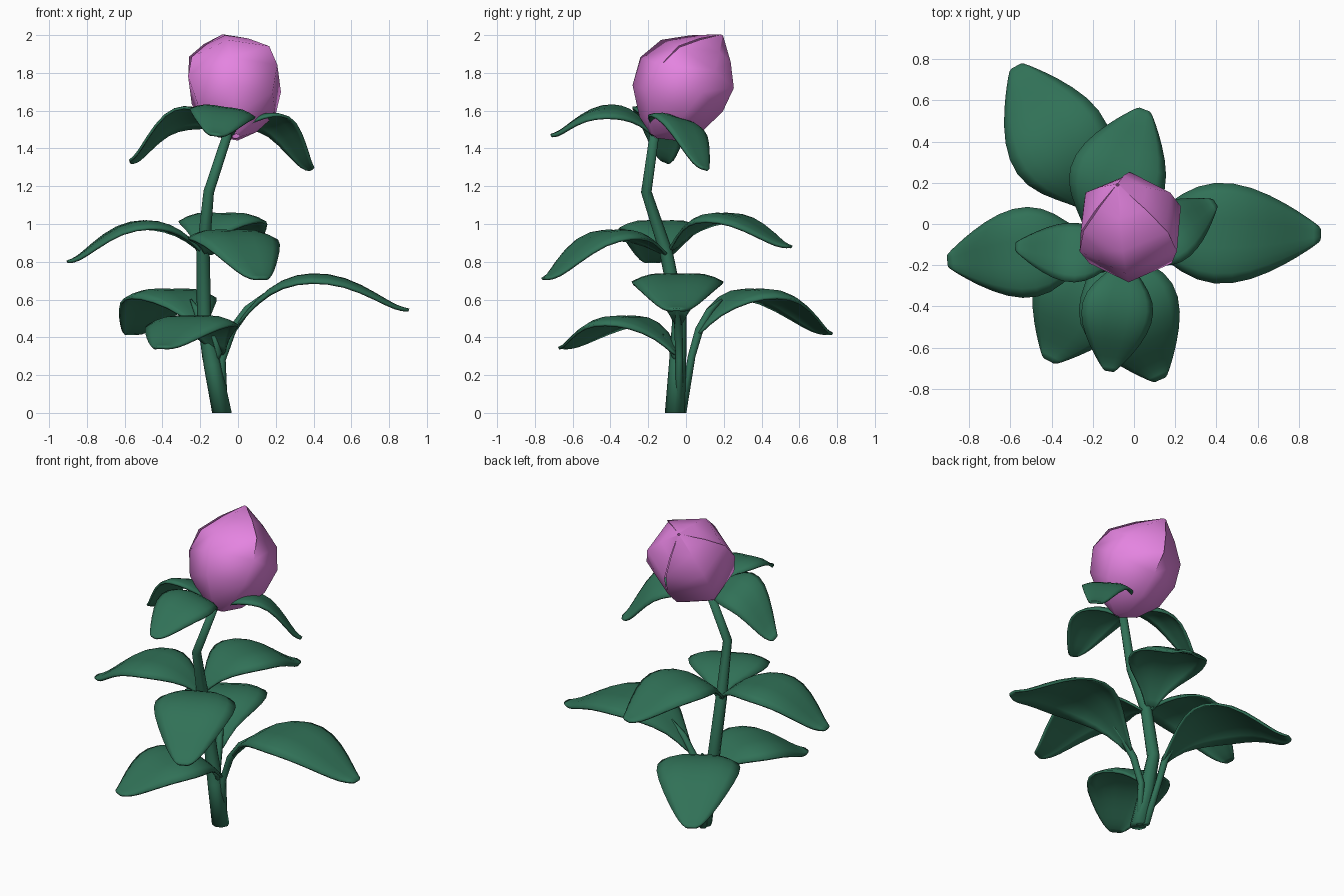
import bpy, bmesh, math
from mathutils import Vector, Matrix

if "Cube" in bpy.data.objects:
    bpy.data.objects.remove(bpy.data.objects["Cube"])


def material(name, color):
    m = bpy.data.materials.new(name)
    m.diffuse_color = color
    m.use_nodes = True
    m.node_tree.nodes["Principled BSDF"].inputs["Base Color"].default_value = m.diffuse_color
    return m


green = material("leaf_green", (0.03, 0.165, 0.095, 1))
pink = material("petal_pink", (0.78, 0.23, 0.75, 1))


def finish(name, bm, mat):
    me = bpy.data.meshes.new(name)
    bm.to_mesh(me)
    bm.free()
    for p in me.polygons:
        p.use_smooth = True
    me.materials.append(mat)
    ob = bpy.data.objects.new(name, me)
    bpy.context.collection.objects.link(ob)
    return ob


def tube(name, pts, sides=8):
    """Tapered capped tube through (x, y, z, radius) points."""
    bm = bmesh.new()
    rings = []
    for i, p in enumerate(pts):
        a, b = Vector(pts[max(i - 1, 0)][:3]), Vector(pts[min(i + 1, len(pts) - 1)][:3])
        q = Vector((0, 0, 1)).rotation_difference(b - a)
        if i == 0:
            q.identity()  # flat cut at the start
        ring = []
        for k in range(sides):
            w = math.tau * k / sides
            ring.append(bm.verts.new(Vector(p[:3]) + q @ Vector((math.cos(w), math.sin(w), 0)) * p[3]))
        rings.append(ring)
    for r0, r1 in zip(rings, rings[1:]):
        for k in range(sides):
            n = (k + 1) % sides
            bm.faces.new((r0[k], r0[n], r1[n], r1[k]))
    bm.faces.new(rings[0][::-1])
    bm.faces.new(rings[-1])
    return finish(name, bm, green)


# Shared leaf profile: distance along, height (0..1 of crest), half width (0..1)
PROFILE = [(0, 0, .09), (.11, .48, .32), (.26, .87, .8), (.43, 1, 1.04),
           (.63, .88, .93), (.82, .4, .58), (.93, .08, .32), (1.005, 0, .13)]
# Cross section: side position, lift (edges curl down beside a shallow midrib)
SECTION = [(-1, -.17), (-.6, .04), (0, -.02), (.6, .04), (1, -.17)]


def leaf(name, base, tip, crest, width, roll=0):
    """Arching leaf with a shallow midrib; roll raises its left side."""
    base, tip = Vector(base), Vector(tip)
    d = tip - base
    side = Vector((d.y, -d.x, 0)).normalized()
    up = Vector((0, 0, 1))
    rot = Matrix.Rotation(math.radians(roll), 3, Vector((d.x, d.y, 0)).normalized())
    bm = bmesh.new()
    rows = []
    for i, (s, h, w) in enumerate(PROFILE):
        p = base + d * s
        low = base.z if i < 3 else tip.z
        p.z = low + (crest + .01 - low) * h
        rows.append([bm.verts.new(p + rot @ (side * u * w * width + up * v * w * width))
                     for u, v in SECTION])
    for a, b in zip(rows, rows[1:]):
        for k in range(len(SECTION) - 1):
            bm.faces.new((a[k], a[k + 1], b[k + 1], b[k]))
    ob = finish(name, bm, green)
    sub = ob.modifiers.new("smooth", 'SUBSURF')
    sub.levels = sub.render_levels = 1
    sol = ob.modifiers.new("thickness", 'SOLIDIFY')
    sol.thickness = .014
    sol.offset = 0
    return ob


# Bent main stem
tube("stem", [(-.085, -.06, 0, .052), (-.135, -.045, .25, .046), (-.18, -.035, .5, .038),
              (-.185, -.105, .85, .035), (-.155, -.21, 1.17, .028), (-.05, -.165, 1.49, .025)])

# Leaf stalks rising from the base, and a joint on the stem
tube("right_stalk", [(-.075, -.04, 0, .022), (-.085, -.035, .28, .02), (-.03, -.04, .44, .022),
                     (.05, -.045, .55, .02), (.14, -.05, .63, .006)])
tube("back_left_stalk", [(-.11, -.02, 0, .022), (-.17, .03, .3, .02), (-.185, .07, .44, .022),
                         (-.215, .125, .54, .02), (-.25, .19, .6, .006)])
tube("front_left_stalk", [(-.125, -.045, .27, .02), (-.1, -.065, .32, .018), (-.13, -.13, .41, .012)])

# Lower leaves
leaf("lower_right_leaf", (0, -.04, .47), (.9, -.05, .545), .73, .245)
leaf("lower_back_left_leaf", (-.18, .06, .42), (-.57, .76, .42), .65, .25)
leaf("lower_front_left_leaf", (-.09, -.05, .31), (-.41, -.66, .345), .505, .25)

# Middle leaves
leaf("middle_left_leaf", (-.18, -.1, .84), (-.9, -.18, .8), 1.01, .22)
leaf("middle_front_leaf", (-.16, -.11, .84), (.125, -.75, .71), .96, .245)
leaf("middle_back_leaf", (-.2, -.09, .85), (.05, .55, .88), 1.05, .235)

# Leaves under the bud
leaf("upper_left_leaf", (-.05, -.15, 1.47), (-.57, -.11, 1.33), 1.58, .155, 22)
leaf("upper_front_leaf", (-.04, -.17, 1.47), (-.12, -.71, 1.47), 1.61, .175, -8)
leaf("upper_right_leaf", (-.04, -.17, 1.47), (.39, .1, 1.29), 1.56, .155, -14)

# Tilted six-sided bud: three petals joined below, overlapping at the seams above
base, apex = Vector((-.01, -.17, 1.465)), Vector((-.08, .19, 2.0))
axis = (apex - base).normalized()
e2 = axis.cross(Vector((0, -1, 0))).normalized()
e1 = e2.cross(axis)
BUD = [(0, .02), (.07, .115), (.26, .222), (.49, .262), (.7, .228), (.86, .125), (1, .008)]
bm = bmesh.new()
for petal in range(3):
    cols = []
    for k in range(3):
        w = math.radians(-60 + 120 * petal + 60 * k)
        col = []
        for i, (t, r) in enumerate(BUD):
            lap = (k - 1) * .007 if 3 < i < 6 else 0
            belly = Vector((.026, -.03, .012)) * math.sin(math.pi * t)
            col.append(bm.verts.new(base.lerp(apex, t) + belly
                       + (e1 * math.cos(w) + e2 * math.sin(w) * 1.05) * (r + lap)))
        cols.append(col)
    for a, b in zip(cols, cols[1:]):
        for i in range(len(BUD) - 1):
            bm.faces.new((a[i], b[i], b[i + 1], a[i + 1]))
bmesh.ops.remove_doubles(bm, verts=bm.verts, dist=.002)
finish("flower_bud", bm, pink)
